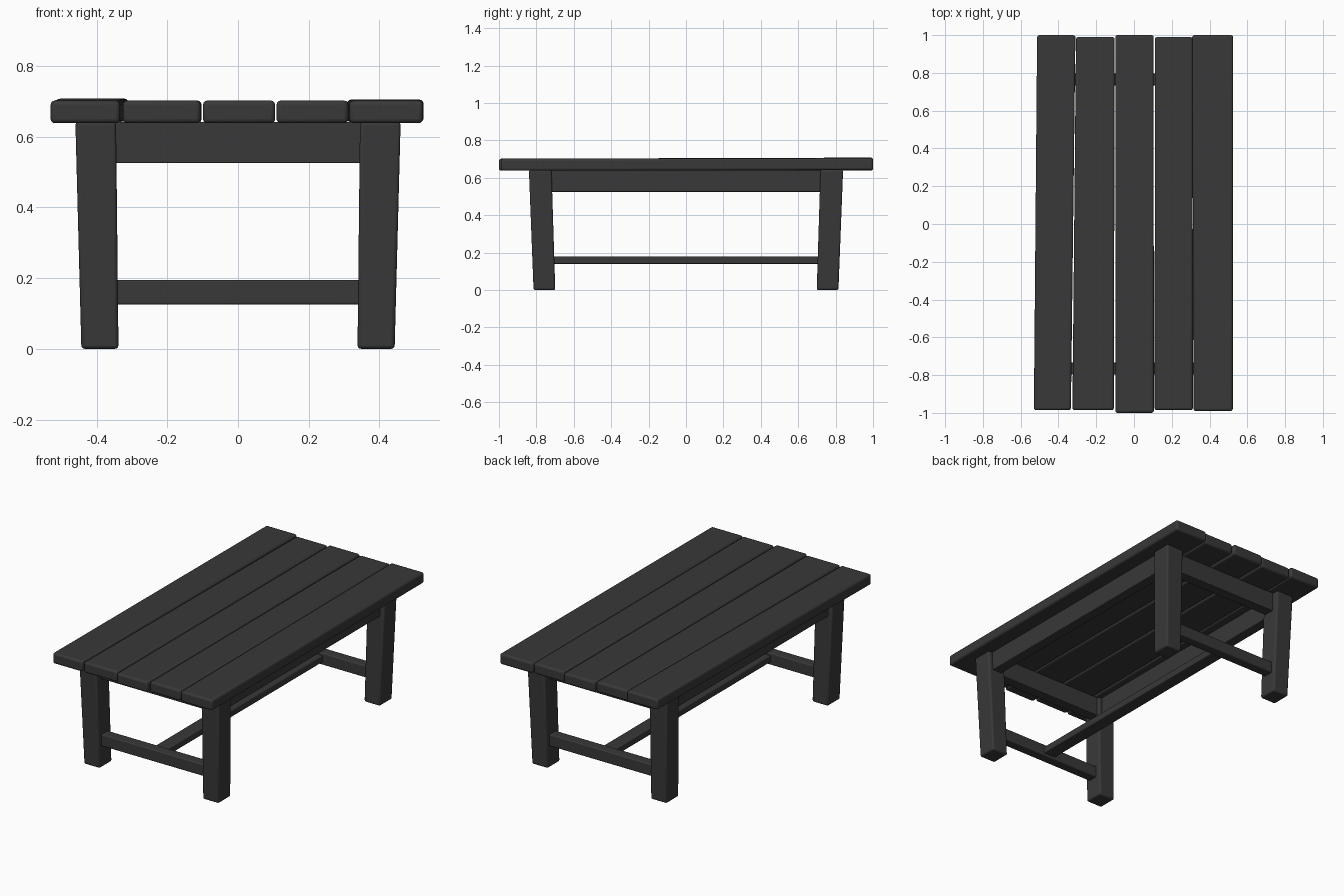
import bpy

if "Cube" in bpy.data.objects:
    bpy.data.objects.remove(bpy.data.objects["Cube"])


def beam(name, axis, a, b, bevel):
    """Six-sided beam along an axis; a and b are its end sections:
    (position, u_min, u_max, v_min, v_max), u and v being the other two axes in order."""
    verts = []
    for p, u0, u1, v0, v1 in (a, b):
        for u, v in ((u0, v0), (u1, v0), (u1, v1), (u0, v1)):
            co = [u, v]
            co.insert(axis, p)
            verts.append(co)
    faces = [(3, 2, 1, 0), (4, 5, 6, 7)]
    faces += [(i, (i + 1) % 4, (i + 1) % 4 + 4, i + 4) for i in range(4)]
    if axis == 1:
        faces = [f[::-1] for f in faces]
    mesh = bpy.data.meshes.new(name)
    mesh.from_pydata(verts, [], faces)
    obj = bpy.data.objects.new(name, mesh)
    bpy.context.collection.objects.link(obj)
    mod = obj.modifiers.new("Bevel", "BEVEL")
    mod.width = bevel
    mod.segments = 3
    for o in bpy.context.selected_objects:
        o.select_set(False)
    bpy.context.view_layer.objects.active = obj
    obj.select_set(True)
    bpy.ops.object.shade_smooth_by_angle()
    return obj


# Top planks: front end (y, x0, x1) and back end (y, x0, x1), slightly uneven
planks = [
    ((-0.985, -0.530, -0.334), (1.0, -0.513, -0.310), 0.006),
    ((-0.985, -0.326, -0.106), (0.99, -0.307, -0.103), 0.0),
    ((-1.0, -0.099, 0.105), (1.0, -0.099, 0.104), 0.0),
    ((-0.985, 0.109, 0.312), (0.99, 0.111, 0.310), 0.0),
    ((-0.99, 0.315, 0.523), (1.0, 0.308, 0.525), 0.003),
]
for i, ((ya, a0, a1), (yb, b0, b1), lift) in enumerate(planks):
    beam(f"top_plank_{i + 1}", 1, (ya, a0, a1, 0.638, 0.702),
         (yb, b0, b1, 0.638 + lift, 0.702 + lift), 0.012)

# Splayed, tapered legs
for sx, side in ((-1, "left"), (1, "right")):
    for sy, end in ((-1, "front"), (1, "back")):
        low = sorted((sx * 0.338, sx * 0.443)) + sorted((sy * 0.699, sy * 0.815))
        high = sorted((sx * 0.345, sx * 0.460)) + sorted((sy * 0.719, sy * 0.840))
        beam(f"{end}_{side}_leg", 2, (0, *low), (0.642, *high), 0.01)

# Aprons under the top
for s, side, end in ((-1, "left", "front"), (1, "right", "back")):
    y, x = s * 0.765, s * 0.40
    sec = (y - 0.032, y + 0.032, 0.525, 0.642)
    beam(f"{end}_apron", 0, (-0.37, *sec), (0.37, *sec), 0.004)
    sec = (x - 0.032, x + 0.032, 0.525, 0.642)
    beam(f"{side}_apron", 1, (-0.74, *sec), (0.74, *sec), 0.004)
    # Low end stretchers
    sec = (y - 0.03, y + 0.03, 0.125, 0.195)
    beam(f"{end}_stretcher", 0, (-0.36, *sec), (0.36, *sec), 0.006)

# Long centre stretcher
sec = (-0.04, 0.04, 0.14, 0.18)
beam("centre_stretcher", 1, (-0.75, *sec), (0.75, *sec), 0.005)

# Charcoal paint
paint = bpy.data.materials.new("charcoal")
paint.diffuse_color = (0.04, 0.04, 0.04, 1)
paint.use_nodes = True
paint.node_tree.nodes["Principled BSDF"].inputs["Base Color"].default_value = paint.diffuse_color
for obj in bpy.context.scene.objects:
    obj.data.materials.append(paint)
